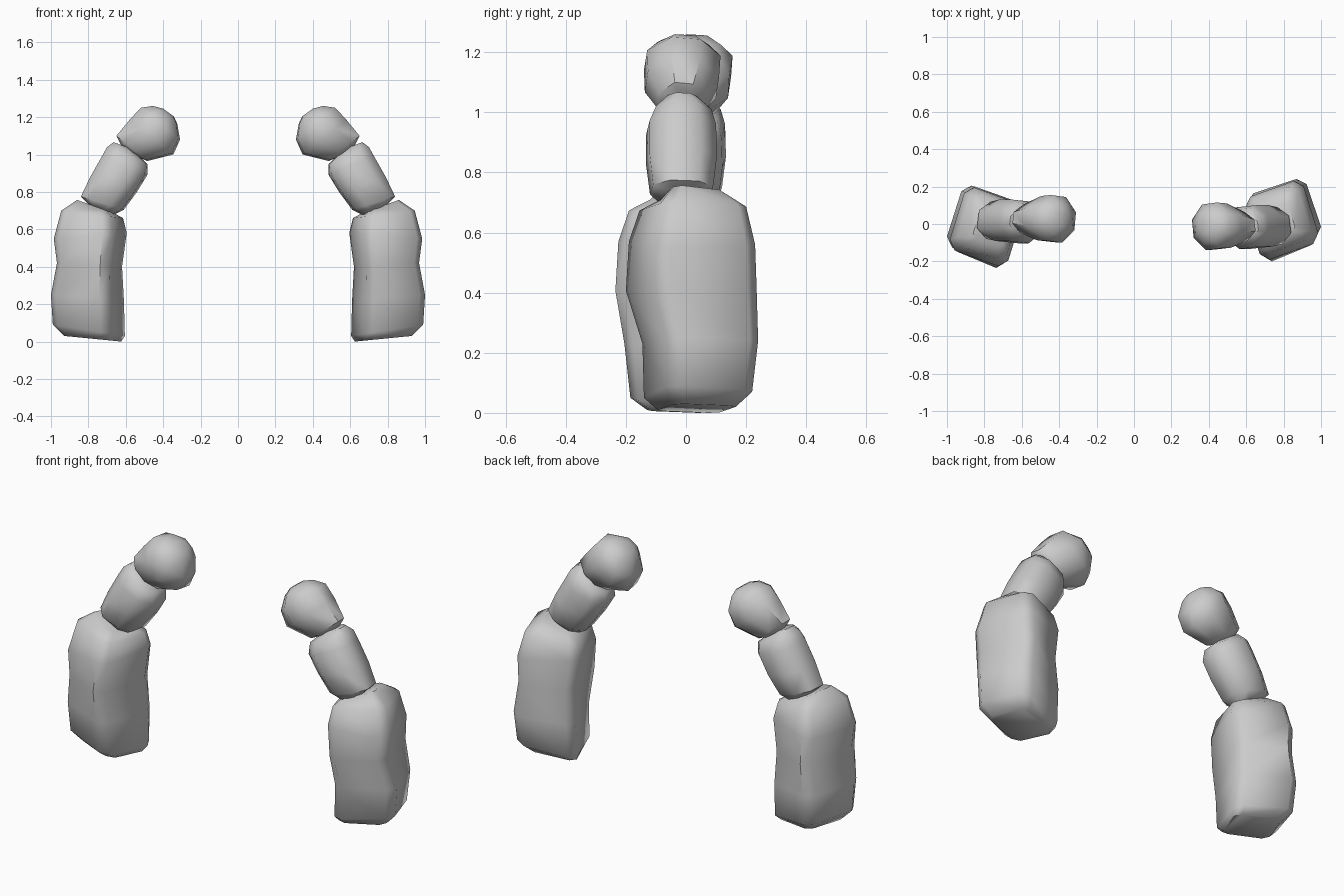
import bpy, bmesh, math

if "Cube" in bpy.data.objects:
    bpy.data.objects.remove(bpy.data.objects["Cube"])


def section(turn, chamfer):
    """Turned square with cut corners, fitted to the 0..1 box."""
    corners = [(1 - turn, 0), (1, 1 - turn), (turn, 1), (0, turn)]
    pts = []
    for i, (x, y) in enumerate(corners):
        for other in (corners[i - 1], corners[(i + 1) % 4]):
            pts.append((x + (other[0] - x) * chamfer, y + (other[1] - y) * chamfer))
    lo = [min(p[k] for p in pts) for k in (0, 1)]
    hi = [max(p[k] for p in pts) for k in (0, 1)]
    return [((x - lo[0]) / (hi[0] - lo[0]), (y - lo[1]) / (hi[1] - lo[1])) for x, y in pts]


def stone(name, rings, turn, chamfer, side, shift, dents=None):
    """Loft a stone through rings of (left x, z, right x, z, front y, back y)."""
    bm = bmesh.new()
    loops = []
    for i, (xl, zl, xr, zr, yf, yb) in enumerate(rings):
        yf += (dents or {}).get(i, 0)
        loops.append([bm.verts.new((side * (xl + (xr - xl) * u),
                                    yf + (yb - yf) * v + shift,
                                    zl + (zr - zl) * u))
                      for u, v in section(turn, chamfer)])
    n = len(loops[0])
    for a, b in zip(loops, loops[1:]):
        for i in range(n):
            j = (i + 1) % n
            bm.faces.new((a[i], a[j], b[j], b[i]))
    bm.faces.new(loops[0])
    bm.faces.new(loops[-1])
    bmesh.ops.recalc_face_normals(bm, faces=bm.faces)
    mesh = bpy.data.meshes.new(name)
    bm.to_mesh(mesh)
    bm.free()
    obj = bpy.data.objects.new(name, mesh)
    bpy.context.collection.objects.link(obj)
    bpy.ops.object.select_all(action='DESELECT')
    obj.select_set(True)
    bpy.context.view_layer.objects.active = obj
    bpy.ops.object.shade_smooth_by_angle(angle=math.radians(50))


# Stone outlines for the left half, bottom to top
BASE = [(-.93, .03, -.625, 0, -.13, .13), (-.99, .09, -.605, .03, -.185, .185),
        (-1.0, .25, -.61, .22, -.205, .205), (-.968, .42, -.62, .40, -.235, .20),
        (-.985, .55, -.595, .58, -.225, .195), (-.945, .70, -.615, .66, -.19, .165),
        (-.86, .757, -.66, .685, -.12, .09)]
MIDDLE = [(-.80, .735, -.67, .675, -.07, .07), (-.84, .775, -.61, .705, -.105, .105),
          (-.79, .88, -.54, .80, -.118, .118), (-.725, .995, -.485, .89, -.118, .115),
          (-.70, 1.04, -.485, .95, -.095, .10), (-.665, 1.066, -.57, 1.03, -.05, .05)]
TOP = [(-.625, 1.05, -.53, .985, -.05, .06), (-.65, 1.10, -.485, .965, -.08, .08),
       (-.58, 1.185, -.345, 1.0, -.122, .125), (-.52, 1.25, -.31, 1.08, -.125, .13),
       (-.455, 1.26, -.325, 1.165, -.085, .09), (-.40, 1.245, -.345, 1.205, -.04, .05)]

# Both halves of the broken arch, with the right half slightly offset
for label, side, shifts, dents in (("left", -1, (0, .015, .025), None),
                                   ("right", 1, (.035, -.015, -.015), {1: .01, 2: .025})):
    stone(f"{label}_base_stone", BASE, .25, .13, -side * 1 if side > 0 else 1, shifts[0], dents)
    stone(f"{label}_middle_stone", MIDDLE, .1, .26, -side, shifts[1])
    stone(f"{label}_top_stone", TOP, .1, .3, -side, shifts[2])
